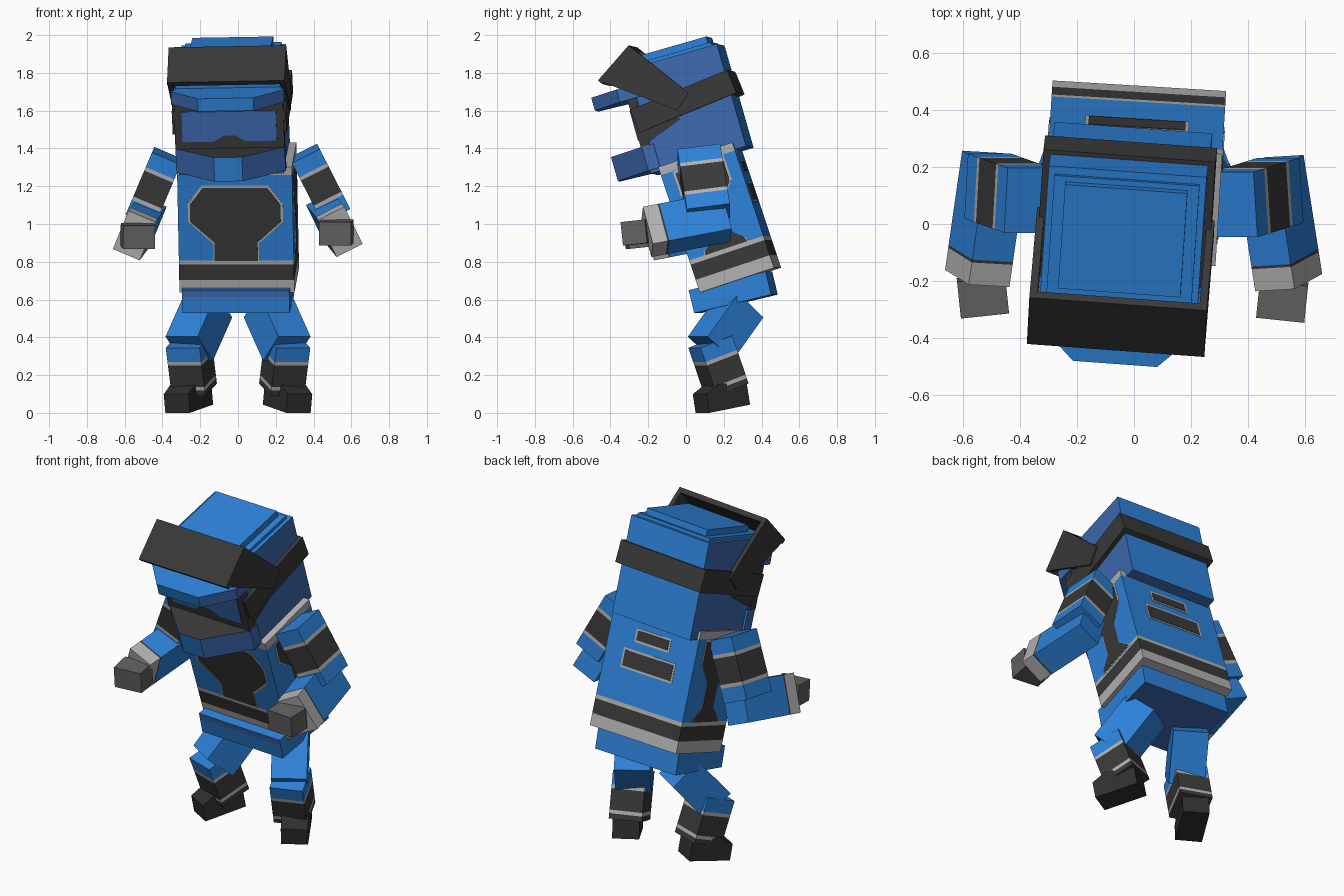
import bpy, bmesh
from math import radians
from mathutils import Matrix, Vector

if "Cube" in bpy.data.objects:
    bpy.data.objects.remove(bpy.data.objects["Cube"])


def colour(name, r, g, b):
    m = bpy.data.materials.new(name)
    lin = [((c / 255 + 0.055) / 1.055) ** 2.4 for c in (r, g, b)]
    m.diffuse_color = (*lin, 1)
    m.use_nodes = True
    m.node_tree.nodes["Principled BSDF"].inputs["Base Color"].default_value = m.diffuse_color
    return m


MATS = [colour("bright blue", 45, 130, 217), colour("slate blue", 60, 105, 176),
        colour("charcoal", 57, 57, 57), colour("boot black", 48, 47, 47),
        colour("glove grey", 98, 98, 98), colour("light grey", 178, 178, 178)]
BLUE, SLATE, DARK, BOOT, GLOVE, GREY = range(6)


def frame(loc, rx=0, ry=0, rz=0):
    """Placement: pitch about x, then roll about y, then yaw about z (degrees)."""
    return (Matrix.Translation(loc) @ Matrix.Rotation(radians(rz), 4, 'Z')
            @ Matrix.Rotation(radians(ry), 4, 'Y') @ Matrix.Rotation(radians(rx), 4, 'X'))


def finish(name, bm, mat, paint):
    """paint is one colour index or a rule(local centre, local normal) -> index."""
    bmesh.ops.recalc_face_normals(bm, faces=bm.faces)
    bm.normal_update()
    for f in bm.faces:
        f.material_index = paint(f.calc_center_median(), f.normal) if callable(paint) else paint
    me = bpy.data.meshes.new(name)
    bm.to_mesh(me)
    bm.free()
    for m in MATS:
        me.materials.append(m)
    ob = bpy.data.objects.new(name, me)
    ob.matrix_world = mat
    bpy.context.collection.objects.link(ob)
    return ob


def box(name, size, mat, paint, axis='Z', cuts=()):
    bm = bmesh.new()
    bmesh.ops.create_cube(bm, size=1)
    bmesh.ops.scale(bm, vec=size, verts=bm.verts)
    n = Vector((0, 1, 0)) if axis == 'Y' else Vector((0, 0, 1))
    for c in cuts:
        bmesh.ops.bisect_plane(bm, geom=bm.verts[:] + bm.edges[:] + bm.faces[:],
                               plane_co=n * c, plane_no=n)
    return finish(name, bm, mat, paint)


def prism(name, pts, axis, lo, hi, mat, paint):
    """Extrude a 2D outline along a local axis from lo to hi."""
    put = {'X': lambda p, d: (d, p[0], p[1]), 'Y': lambda p, d: (p[0], d, p[1]),
           'Z': lambda p, d: (p[0], p[1], d)}[axis]
    bm = bmesh.new()
    a = [bm.verts.new(put(p, lo)) for p in pts]
    b = [bm.verts.new(put(p, hi)) for p in pts]
    bm.faces.new(a)
    bm.faces.new(b[::-1])
    for i in range(len(pts)):
        j = (i + 1) % len(pts)
        bm.faces.new((a[i], a[j], b[j], b[i]))
    return finish(name, bm, mat, paint)


def bands(levels, colours):
    """Rule painting by local height: colours[i] lies below levels[i]."""
    def rule(c, n):
        for lv, col in zip(levels, colours):
            if c.z < lv:
                return col
        return colours[-1]
    return rule


def mirror(half):
    return half + [(-x, y) for x, y in reversed(half)]


def rect(x0, x1, z0, z1):
    return [(x0, z0), (x1, z0), (x1, z1), (x0, z1)]


def trimmed(name, pts, axis, face, out, mat):
    """Dark painted plate with a thin grey rim."""
    cx = sum(p[0] for p in pts) / len(pts)
    cz = sum(p[1] for p in pts) / len(pts)
    hx = max(abs(p[0] - cx) for p in pts)
    hz = max(abs(p[1] - cz) for p in pts)
    rim = [(cx + (x - cx) * (1 + .012 / hx), cz + (z - cz) * (1 + .012 / hz)) for x, z in pts]
    prism(name + "_rim", rim, axis, face - out * .002, face + out * .002, mat, GREY)
    prism(name, pts, axis, face - out * .002, face + out * .004, mat, DARK)


# torso with hem stripes and grey yoke
T = frame((0, .178, 1.035), rx=18.4, rz=-3.5)
levels = [-.28, -.195, -.172, .305]
box("torso", (.61, .415, .70), T, bands(levels, [GREY, DARK, GREY, BLUE, GREY]), cuts=levels)

# chest patch, side stripes, back bars
chest = mirror([(.115, -.172), (.115, -.07), (.24, .045), (.24, .14), (.17, .235)])
trimmed("chest_patch", chest, 'Y', -.2075, -1, T)
stripe = mirror([(.12, -.172), (.11, -.15), (.05, -.09), (.05, .06), (.13, .16), (.13, .29)])
for s in (-1, 1):
    trimmed("side_stripe", stripe, 'X', s * .305, s, T)
trimmed("back_bar_low", rect(-.17, .17, .03, .12), 'Y', .2075, 1, T)
trimmed("back_bar_high", rect(-.11, .11, .19, .245), 'Y', .2075, 1, T)

# pelvis
P = frame((0, .25, .638), rx=13.5, rz=-3.5)
box("pelvis", (.57, .42, .125), P,
    lambda c, n: SLATE if n.z < -.5 or (n.y < -.5 and c.z > .02) else BLUE, cuts=[.025])

# helmet shell and stepped crown
H = frame((-.028, .023, 1.610), rx=16, ry=-1, rz=-4.2)


def shell(c, n):
    return SLATE if abs(n.x) > .3 or n.z < -.5 else BLUE


box("helmet", (.555, .526, .563), H @ Matrix.Translation((0, -.015, 0)), shell)
box("crown_step", (.51, .47, .05), H @ Matrix.Translation((0, -.015, .275)), BLUE)
box("crown_top", (.43, .38, .08), H @ Matrix.Translation((0, .01, .297)), BLUE)

# chin guard and brow with chamfered corners
prism("chin_guard", mirror([(.29, -.22), (.29, -.285), (.075, -.470)]), 'Z', -.265, -.133, H,
      lambda c, n: DARK if n.z > .5 else shell(c, n))
prism("brow", mirror([(.30, -.20), (.30, -.33), (.148, -.480)]), 'Z', .125, .195, H, shell)

# goggles: frame, lens, cheek panels, strap
box("goggle_frame", (.58, .05, .265), H @ Matrix.Translation((0, -.265, -.007)), DARK)
lens = mirror([(.03, -.062), (.085, -.095), (.250, -.095), (.250, .070)])
prism("goggle_lens", lens, 'Y', -.297, -.289, H, SLATE)
for s in (-1, 1):
    prism("cheek_panel", [(-.278, -.133), (-.045, -.045), (-.278, .09)], 'X',
          s * .276, s * .285, H, DARK)
box("goggle_strap", (.605, .555, .13), H @ frame((0, -.005, .038), rx=6.4), DARK)

# raised visor: front panel and tapering side arms
prism("visor_panel", [(-.202, .402), (-.410, .268), (-.393, .243), (-.185, .377)], 'X',
      -.312, .312, H, DARK)
for s in (-1, 1):
    prism("visor_arm", [(-.202, .402), (-.410, .268), (-.050, 0), (.033, .072)], 'X',
          s * .285, s * .312, H, DARK)

# arms: striped sleeve, forearm with cuff, glove
arm_levels = [-.095, -.075, .075, .095]
arm_paint = bands(arm_levels, [BLUE, GREY, DARK, GREY, BLUE])
for s, roll, d in ((1, 27, Vector((-.012, -.012, 0))), (-1, 23, Vector((.002, .003, -.018)))):
    at = lambda x, y, z: Vector((s * x, y, z)) + d
    box("upper_arm", (.165, .23, .36), frame(at(.445, .105, 1.215), rx=8, ry=-s * roll),
        arm_paint, cuts=arm_levels)
    box("forearm", (.155, .43, .225), frame(at(.522, .015, .998), rx=12, ry=-s * roll, rz=s * 3.4),
        lambda c, n: GREY if c.y < -.135 else DARK if c.y < -.125 else BLUE,
        axis='Y', cuts=[-.135, -.125])
    box("glove", (.17, .13, .125), frame(at(.532, -.255, .955), rx=6, rz=-s * 6), GLOVE)

# legs: thigh, striped shin, boot
leg_levels = [-.105, -.085, .035, .055]
leg_paint = bands(leg_levels, [DARK, GREY, DARK, GREY, BLUE])
for s in (-1, 1):
    box("thigh", (.20, .20, .30), frame((s * .207, .21, .455), rx=-40, rz=s * 32), BLUE)
    box("shin", (.19, .19, .27), frame((s * .247, .172, .25), rx=20, rz=s * 20),
        leg_paint, cuts=leg_levels)
    prism("boot", [(-.125, 0), (.125, 0), (.125, .125), (-.04, .14), (-.125, .10)], 'X',
          -.075, .075, frame((s * .258, .195, .022), rx=10, rz=s * 30), BOOT)
